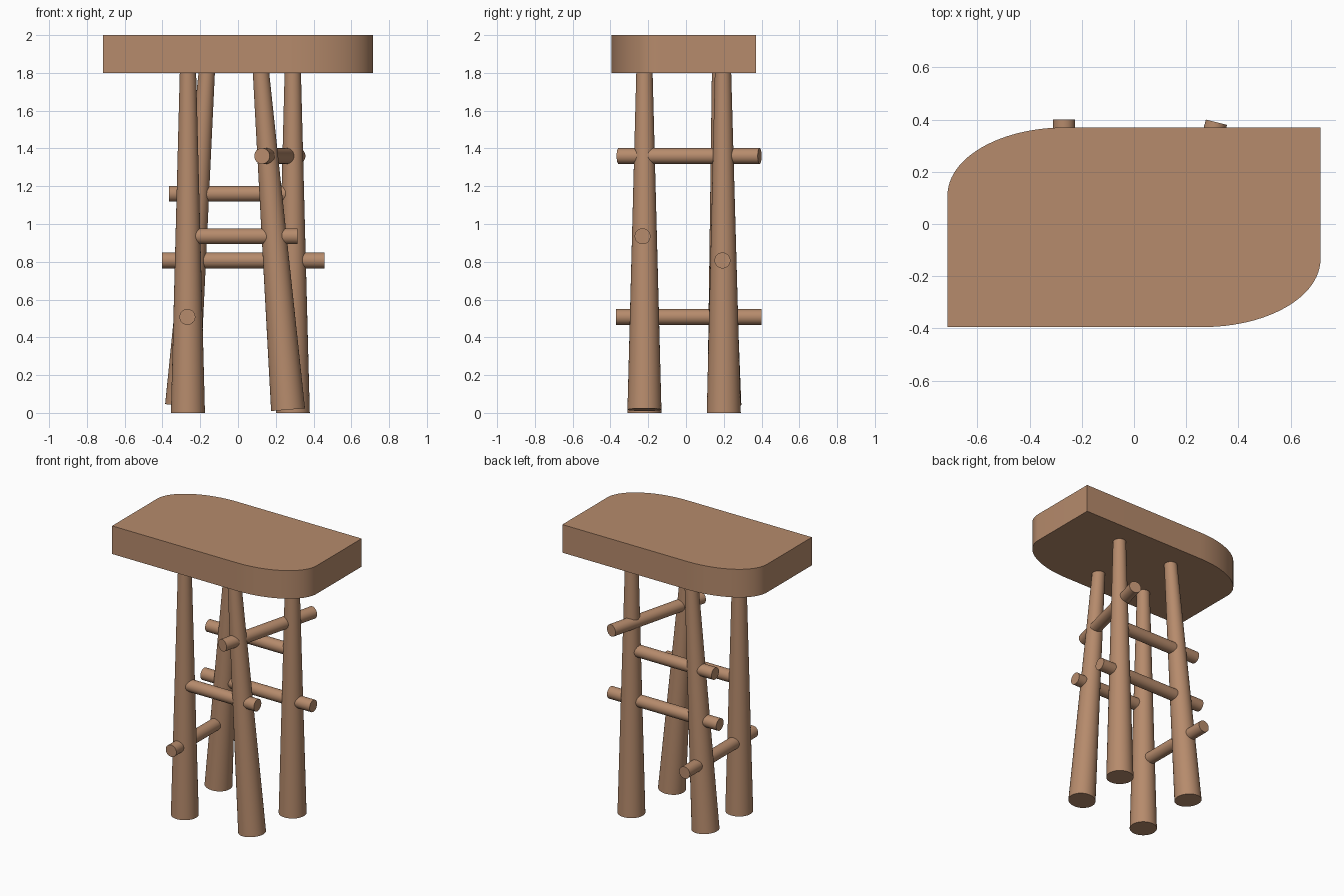
import bpy, bmesh, math
from mathutils import Vector

if "Cube" in bpy.data.objects:
    bpy.data.objects.remove(bpy.data.objects["Cube"])

wood = bpy.data.materials.new("brown wood")
wood.diffuse_color = (0.468, 0.258, 0.150, 1)
wood.use_nodes = True
wood.node_tree.nodes["Principled BSDF"].inputs["Base Color"].default_value = wood.diffuse_color


def finish(ob):
    ob.data.materials.append(wood)
    bpy.ops.object.select_all(action='DESELECT')
    ob.select_set(True)
    bpy.context.view_layer.objects.active = ob
    bpy.ops.object.shade_smooth_by_angle(angle=math.radians(30))


def rod(name, a, b, r1, r2):
    """Tapered round bar from point a to point b."""
    a, b = Vector(a), Vector(b)
    d = b - a
    bpy.ops.mesh.primitive_cone_add(vertices=48, radius1=r1, radius2=r2,
                                    depth=d.length, location=(a + b) / 2)
    ob = bpy.context.object
    ob.rotation_euler = d.to_track_quat('Z', 'Y').to_euler()
    ob.name = name
    finish(ob)


# seat: slab with two opposite elliptical corners
def arc(cx, cy, rx, ry, start):
    return [(cx + rx * math.cos(math.radians(start + t * 90 / 24)),
             cy + ry * math.sin(math.radians(start + t * 90 / 24))) for t in range(25)]


X, Y0, Y1, RX, RY = 0.715, -0.395, 0.37, 0.45, 0.26
outline = [(-X, Y0)] + arc(X - RX, Y0 + RY, RX, RY, 270)
outline += [(X, Y1)] + arc(-X + RX, Y1 - RY, RX, RY, 90)
bm = bmesh.new()
face = bm.faces.new([bm.verts.new((x, y, 1.8)) for x, y in outline])
top = bmesh.ops.extrude_face_region(bm, geom=[face])
bmesh.ops.translate(bm, vec=(0, 0, 0.2),
                    verts=[v for v in top["geom"] if isinstance(v, bmesh.types.BMVert)])
bmesh.ops.recalc_face_normals(bm, faces=bm.faces)
mesh = bpy.data.meshes.new("seat")
bm.to_mesh(mesh)
bm.free()
seat = bpy.data.objects.new("seat", mesh)
bpy.context.collection.objects.link(seat)
finish(seat)

# tapered legs, two of them splayed
for name, foot, head in [
    ("front_left_leg", (-0.265, -0.22, 0), (-0.265, -0.22, 1.81)),
    ("front_right_leg", (0.265, -0.22, 0.017), (0.121, -0.22, 1.81)),
    ("back_left_leg", (-0.296, 0.203, 0.04), (-0.165, 0.18, 1.81)),
    ("back_right_leg", (0.29, 0.2, 0), (0.29, 0.196, 1.81)),
]:
    rod(name, foot, head, 0.09, 0.043)

# rungs at staggered heights
for name, a, b in [
    ("left_rung", (-0.268, -0.37, 0.508), (-0.268, 0.40, 0.508)),
    ("right_rung", (0.127, -0.357, 1.36), (0.316, 0.39, 1.36)),
    ("front_rung", (-0.28, -0.23, 0.935), (0.315, -0.23, 0.935)),
    ("upper_back_rung", (-0.365, 0.193, 1.16), (0.29, 0.193, 1.16)),
    ("lower_back_rung", (-0.402, 0.193, 0.807), (0.458, 0.193, 0.807)),
]:
    rod(name, a, b, 0.042, 0.042)
